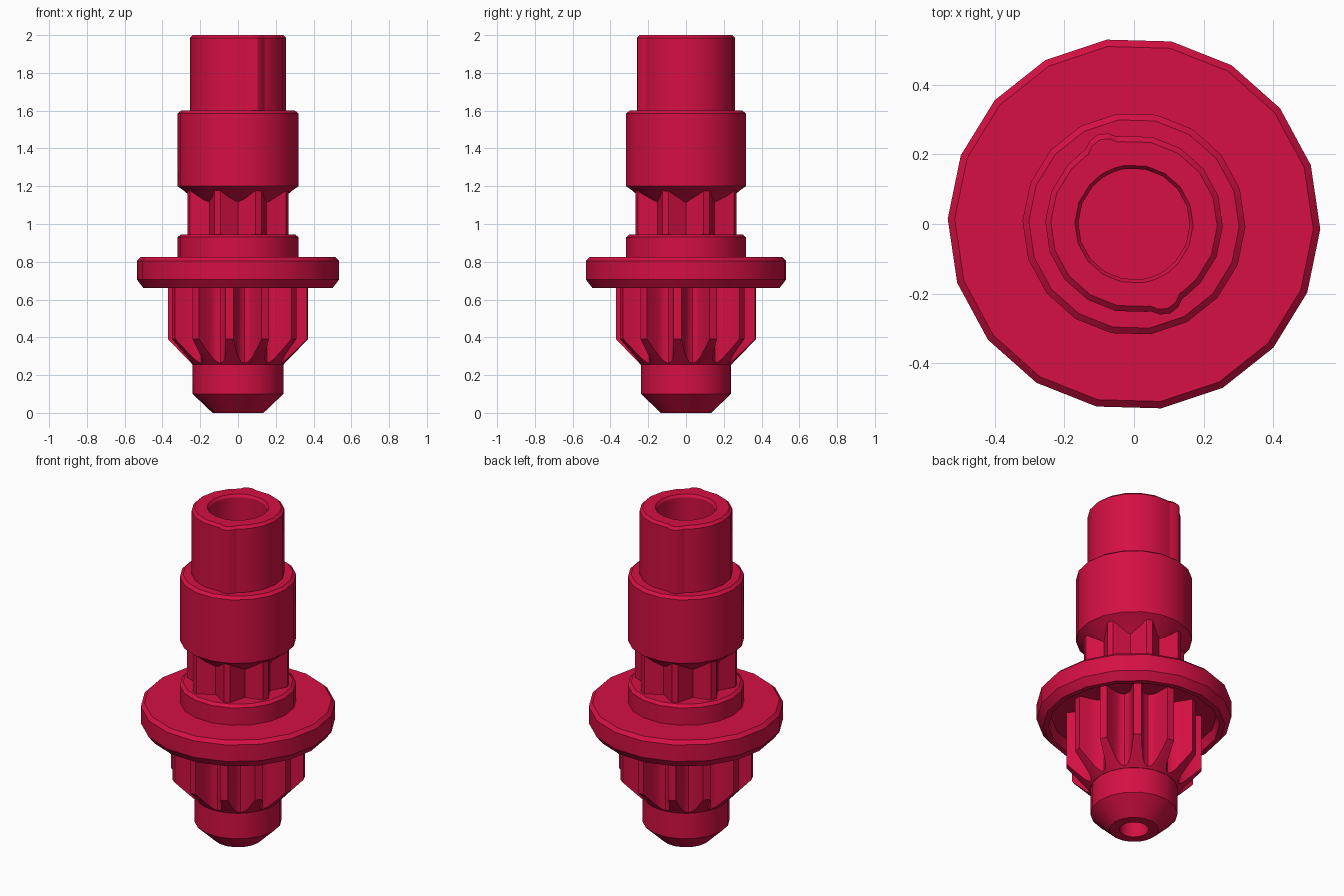
import bpy, bmesh, math

if "Cube" in bpy.data.objects:
    bpy.data.objects.remove(bpy.data.objects["Cube"])

red = bpy.data.materials.new("crimson_plastic")
red.diffuse_color = (0.66, 0.005, 0.056, 1)
red.use_nodes = True
red.node_tree.nodes["Principled BSDF"].inputs["Base Color"].default_value = red.diffuse_color


def finish(name, bm):
    bmesh.ops.remove_doubles(bm, verts=bm.verts, dist=1e-5)
    bmesh.ops.recalc_face_normals(bm, faces=bm.faces)
    mesh = bpy.data.meshes.new(name)
    bm.to_mesh(mesh)
    bm.free()
    mesh.materials.append(red)
    ob = bpy.data.objects.new(name, mesh)
    bpy.context.collection.objects.link(ob)
    return ob


def smooth(ob):
    bpy.ops.object.select_all(action='DESELECT')
    ob.select_set(True)
    bpy.context.view_layer.objects.active = ob
    bpy.ops.object.shade_smooth_by_angle(angle=math.radians(28))
    return ob


def loft(name, rings):
    """Skin a stack of rings, each ((angle, radius) list, z), and cap both ends."""
    bm = bmesh.new()
    loops = [[bm.verts.new((r * math.cos(math.radians(a)), r * math.sin(math.radians(a)), z))
              for a, r in pts] for pts, z in rings]
    n = len(loops[0])
    for low, high in zip(loops, loops[1:]):
        for i in range(n):
            j = (i + 1) % n
            bm.faces.new((low[i], low[j], high[j], high[i]))
    bm.faces.new(loops[0])
    bm.faces.new(loops[-1])
    return finish(name, bm)


def turned(name, profile, sides=18, phase=-1.6):
    """Round part from a (radius, z) profile."""
    angles = [phase + 360 * i / sides for i in range(sides)]
    return loft(name, [([(a, r) for a in angles], z) for r, z in profile])


def star(teeth, phase, half):
    """Toothed outline from one half tooth given as (angle, radius)."""
    tooth = [(-a, r) for a, r in reversed(half)] + half[:-1]
    return [(phase + k * 360 / teeth + a, r) for k in range(teeth) for a, r in tooth]


# Tapered tip with a small blind hole
smooth(turned("tip", [(0.08, 0.12), (0.08, 0), (0.135, 0), (0.24, 0.1), (0.24, 0.3)]))

# Pinion: 12 teeth, lower ends trimmed by a cone
teeth = star(12, 23, [(3.3, 0.372), (5, 0.32), (7.5, 0.275), (11, 0.255), (15, 0.248)])
pinion = loft("pinion", [(teeth, 0.2), (teeth, 0.74)])
cutter = turned("pinion_cutter", [(0.24, 0.255), (0.405, 0.425), (0.405, 0.78)], 48)
cutter.hide_render = True
cutter.hide_viewport = True
trim = pinion.modifiers.new("trim", 'BOOLEAN')
trim.operation = 'INTERSECT'
trim.solver = 'EXACT'
trim.object = cutter
bpy.context.view_layer.update()
trimmed = bpy.data.meshes.new_from_object(pinion.evaluated_get(bpy.context.evaluated_depsgraph_get()))
pinion.modifiers.clear()
pinion.data = trimmed
smooth(pinion)

# Wide flange, hollowed underneath
smooth(turned("flange", [(0.455, 0.72), (0.47, 0.66), (0.5, 0.66), (0.535, 0.705),
                         (0.535, 0.805), (0.515, 0.825)]))

# Collar on top of the flange
smooth(turned("lower_collar", [(0.32, 0.8), (0.32, 0.93), (0.302, 0.945)]))

# Clutch section: 8 narrow ridges with V grooves between
ridges = star(8, 22.5, [(3.5, 0.283), (22.5, 0.215)])
smooth(loft("clutch_ridges", [(ridges, 0.9), (ridges, 1.24)]))

# Barrel with a conical underside
smooth(turned("barrel", [(0.2, 1.1), (0.285, 1.175), (0.32, 1.2), (0.32, 1.585), (0.302, 1.6)]))

# Upper tube with two rounded keys and a round bore
keys = (112, 292)
angles = [18.4 + 20 * i for i in range(18)]
angles = [a for a in angles if all(abs(a - k) > 15 for k in keys)]
offsets = (-13.5, -11.5, -10, -6, 0, 6, 10, 11.5, 13.5)
angles = sorted(angles + [k + t for k in keys for t in offsets])


def tube_radius(angle):
    best = 0.255
    for k in keys:
        t = math.radians(angle - k)
        gap = 0.055 ** 2 - (0.222 * math.sin(t)) ** 2
        if math.cos(t) > 0 and gap > 0:
            best = max(best, 0.222 * math.cos(t) + math.sqrt(gap))
    return best


def outline(inset):
    return [(a, tube_radius(a) - inset) for a in angles]


def circle(radius):
    return [(a, radius) for a in angles]


smooth(loft("upper_tube", [(outline(0), 1.58), (outline(0), 1.985), (outline(0.016), 2.0),
                           (circle(0.17), 2.0), (circle(0.16), 1.985), (circle(0.16), 1.6)]))
